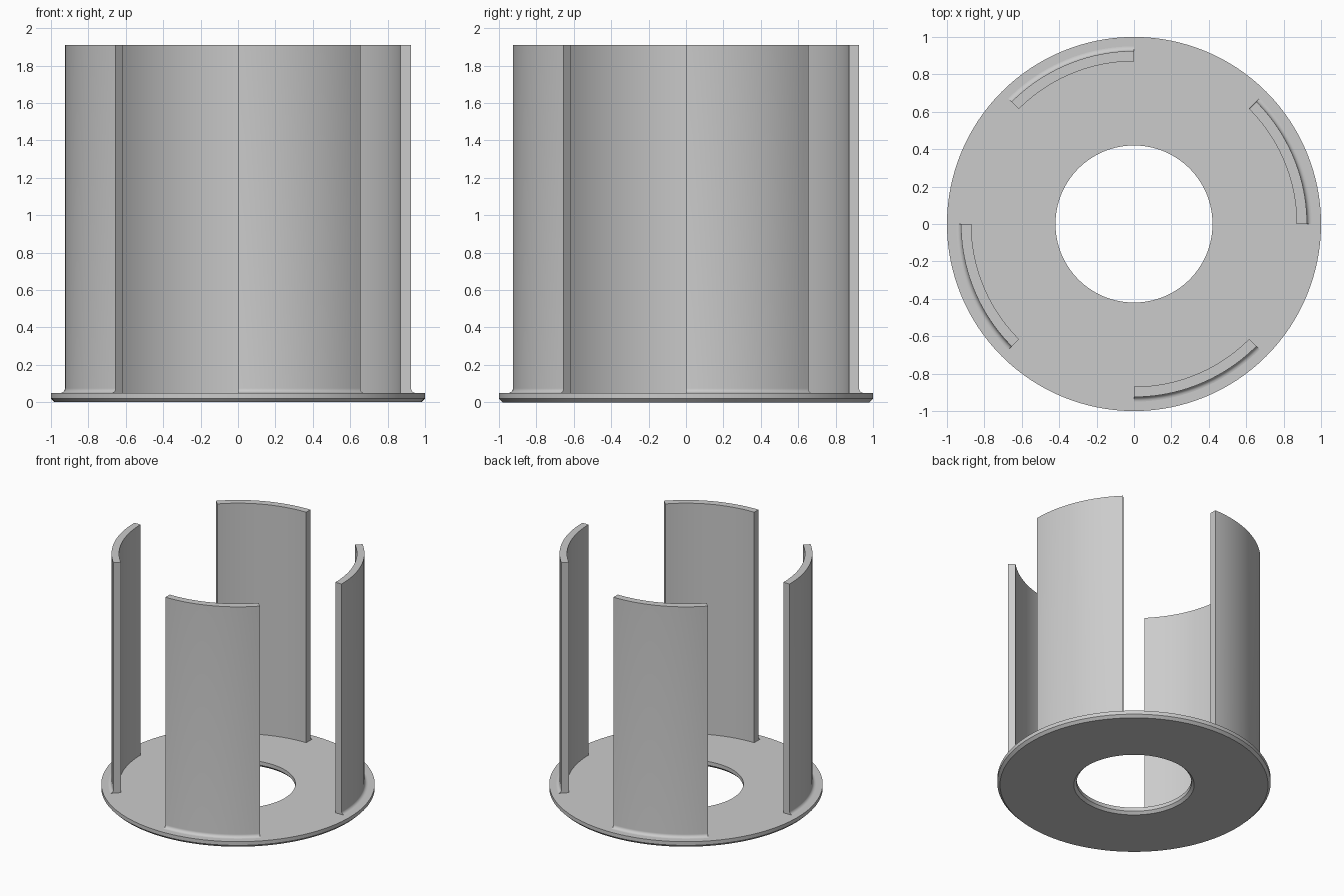
import bpy
import bmesh
from math import cos, sin, pi, radians

cube = bpy.data.objects.get("Cube")
if cube:
    bpy.data.objects.remove(cube, do_unlink=True)

# Single flat colour
grey = bpy.data.materials.new("plain_grey")
grey.use_nodes = True
colour = (0.6, 0.6, 0.6, 1)
grey.diffuse_color = colour
grey.node_tree.nodes["Principled BSDF"].inputs["Base Color"].default_value = colour


def revolve(name, profile, start, sweep, steps):
    """Sweep a closed (radius, height) profile around z, capping partial sweeps."""
    full = sweep == 360
    bm = bmesh.new()
    rings = []
    for i in range(steps if full else steps + 1):
        a = radians(start + sweep * i / steps)
        rings.append([bm.verts.new((r * cos(a), r * sin(a), z)) for r, z in profile])
    n = len(profile)
    for i in range(steps):
        a, b = rings[i], rings[(i + 1) % len(rings)]
        for j in range(n):
            k = (j + 1) % n
            bm.faces.new((a[j], b[j], b[k], a[k]))
    if not full:
        bm.faces.new(rings[0])
        bm.faces.new(rings[-1][::-1])
    bmesh.ops.recalc_face_normals(bm, faces=bm.faces)
    mesh = bpy.data.meshes.new(name)
    bm.to_mesh(mesh)
    bm.free()
    mesh.materials.append(grey)
    obj = bpy.data.objects.new(name, mesh)
    bpy.context.collection.objects.link(obj)
    bpy.ops.object.select_all(action="DESELECT")
    obj.select_set(True)
    bpy.context.view_layer.objects.active = obj
    bpy.ops.object.shade_smooth_by_angle(angle=radians(30))
    return obj


# Base ring, chamfered along both lower edges
thick, chamfer, hole = 0.05, 0.02, 0.42
revolve("base_ring", [
    (hole, thick), (hole, chamfer), (hole + chamfer, 0),
    (1 - chamfer, 0), (1, chamfer), (1, thick),
], 0, 360, 128)

# Four curved walls with a fillet along the outer foot
inner, outer, top, fillet = 0.87, 0.925, 1.91, 0.025
foot = [(outer + fillet * (1 - cos(t)), thick + fillet * (1 - sin(t)))
        for t in (pi / 2 * i / 6 for i in range(7))]
wall = [(inner, thick), (inner, top), (outer, top)] + foot
for number, side in enumerate(("left", "back", "right", "front")):
    revolve(side + "_wall", wall, 90 * number, 45, 20)
